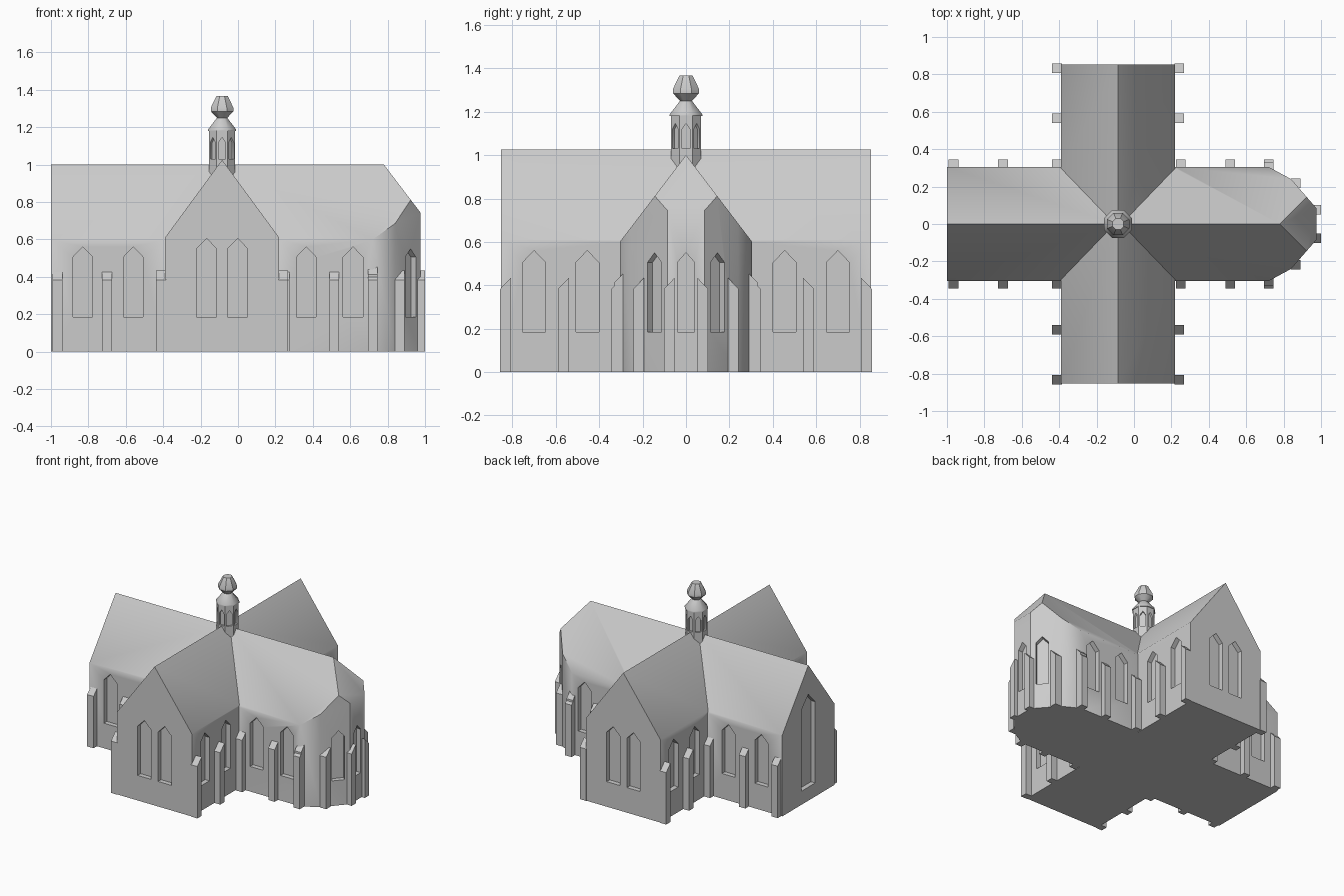
import bpy, bmesh, math
from mathutils import Vector

if "Cube" in bpy.data.objects:
    bpy.data.objects.remove(bpy.data.objects["Cube"])

stone = bpy.data.materials.new("pale_stone")
stone.diffuse_color = (0.6, 0.6, 0.6, 1)
stone.use_nodes = True
stone.node_tree.nodes["Principled BSDF"].inputs["Base Color"].default_value = stone.diffuse_color
CX = -0.085          # centre line of the transept and turret
HW = 0.305           # half width of nave and transept


def finish(bm, name):
    bmesh.ops.recalc_face_normals(bm, faces=bm.faces)
    me = bpy.data.meshes.new(name)
    bm.to_mesh(me)
    bm.free()
    ob = bpy.data.objects.new(name, me)
    bpy.context.collection.objects.link(ob)
    me.materials.append(stone)
    return ob


def select(ob):
    bpy.ops.object.select_all(action='DESELECT')
    ob.select_set(True)
    bpy.context.view_layer.objects.active = ob


def smooth(ob):
    select(ob)
    bpy.ops.object.shade_smooth_by_angle(angle=math.radians(40))


def boolean(ob, other, op):
    select(ob)
    m = ob.modifiers.new("cut", 'BOOLEAN')
    m.operation, m.solver, m.object = op, 'EXACT', other
    bpy.ops.object.modifier_apply(modifier=m.name)
    bpy.data.objects.remove(other)


def prism(bm, bottom, top):
    """Solid between two matching loops of points."""
    a = [bm.verts.new(p) for p in bottom]
    b = [bm.verts.new(p) for p in top]
    bm.faces.new(a[::-1])
    bm.faces.new(b)
    n = len(a)
    for i in range(n):
        j = (i + 1) % n
        bm.faces.new((a[i], a[j], b[j], b[i]))


def hall(name, plan, roof_planes):
    """Walls raised from a plan, then sliced by the roof planes."""
    bm = bmesh.new()
    prism(bm, [(x, y, 0) for x, y in plan], [(x, y, 1.5) for x, y in plan])
    for co, no in roof_planes:
        r = bmesh.ops.bisect_plane(bm, geom=bm.verts[:] + bm.edges[:] + bm.faces[:],
                                   plane_co=co, plane_no=no, clear_outer=True)
        edges = [e for e in r['geom_cut'] if isinstance(e, bmesh.types.BMEdge)]
        bmesh.ops.edgenet_fill(bm, edges=edges)
    return finish(bm, name)


def niche(bm, x, y, ang, hw, z0, zs, za, depth=0.035):
    """Pointed window cutter on a wall whose outward direction is ang (degrees)."""
    a = math.radians(ang)
    n = Vector((math.cos(a), math.sin(a), 0))
    t = Vector((-n.y, n.x, 0))
    shape = [(-hw, z0), (hw, z0), (hw, zs), (0, za), (-hw, zs)]
    loop = [Vector((x, y, z)) + t * u for u, z in shape]
    prism(bm, [p - n * depth for p in loop], [p + n * 0.02 for p in loop])


# Nave with faceted apse and hipped end
side = [(-1, HW), (0.72, HW), (0.84, 0.24), (0.975, 0.085)]
plan = side + [(x, -y) for x, y in reversed(side)]
S = 0.4 / HW
church = hall("church_body", plan, [((0, 0, 1), (0, S, 1)), ((0, 0, 1), (0, -S, 1)),
                                    ((0.78, 0, 1), (S, 0, 1))])

# Transept crossing the nave
x0, x1 = CX - HW, CX + HW
T = 0.415 / HW
transept = hall("transept", [(x0, -0.853), (x1, -0.853), (x1, 0.853), (x0, 0.853)],
                [((CX, 0, 1.025), (T, 0, 1)), ((CX, 0, 1.025), (-T, 0, 1))])
boolean(church, transept, 'UNION')

# Recessed windows
bm = bmesh.new()
for s in (-1, 1):
    for x in (-0.83, -0.56, 0.365, 0.615):          # nave sides
        niche(bm, x, s * HW, s * 90, 0.053, 0.185, 0.505, 0.56)
    for x in (CX - 0.083, CX + 0.083):              # transept gables
        niche(bm, x, s * 0.853, s * 90, 0.054, 0.185, 0.55, 0.605)
    for y in (0.455, 0.7):                          # transept sides
        niche(bm, x1, s * y, 0, 0.053, 0.185, 0.505, 0.56)
        niche(bm, x0, s * y, 180, 0.053, 0.185, 0.505, 0.56)
    niche(bm, 0.9225, s * 0.145, s * 41, 0.043, 0.185, 0.505, 0.55)
niche(bm, 0.975, 0, 0, 0.04, 0.185, 0.505, 0.55)    # apse end
niche(bm, -1, 0, 180, 0.08, 0.1, 0.7, 0.785)        # west gable
boolean(church, finish(bm, "window_cutter"), 'DIFFERENCE')
smooth(church)

# Buttresses with sloping caps, mirrored front and back
bm = bmesh.new()


def buttress(x, y, rise=0.0):
    for s in (-1, 1):
        prof = [(y - 0.025, 0), (y + 0.025, 0), (y + 0.025, 0.383 + rise), (y - 0.025, 0.435 + rise)]
        prism(bm, [(x - 0.026, s * v, z) for v, z in prof],
              [(x + 0.026, s * v, z) for v, z in prof])


for x in (-0.965, -0.7, x0 - 0.022, x1 + 0.03, 0.515, 0.72):
    buttress(x, 0.32)
for x in (x0 - 0.022, x1 + 0.022):
    for y in (0.565, 0.832):
        buttress(x, y)
buttress(0.72, 0.305, 0.03)
buttress(0.865, 0.218)
buttress(0.974, 0.077)
finish(bm, "buttresses")


def octagon(r, z):
    """Octagon with flat sides on the axes; r is the distance to a side."""
    R = r / math.cos(math.pi / 8)
    return [(CX + R * math.cos((i + 0.5) * math.pi / 4),
             R * math.sin((i + 0.5) * math.pi / 4), z) for i in range(8)]


# Octagonal turret over the crossing
bm = bmesh.new()
prism(bm, octagon(0.07, 0.86), octagon(0.07, 1.185))
turret = finish(bm, "turret")
bm = bmesh.new()
for i in range(8):
    a = i * math.pi / 4
    niche(bm, CX + 0.07 * math.cos(a), 0.07 * math.sin(a), i * 45,
          0.019, 1.03, 1.118, 1.145, 0.014)
boolean(turret, finish(bm, "turret_cutter"), 'DIFFERENCE')
smooth(turret)

# Turret roof and faceted finial
for name, rings in (("turret_roof", [(0.075, 1.18), (0.075, 1.188), (0.026, 1.252)]),
                    ("finial", [(0.026, 1.248), (0.06, 1.285), (0.06, 1.305), (0.03, 1.368)])):
    bm = bmesh.new()
    loops = [[bm.verts.new(p) for p in octagon(r, z)] for r, z in rings]
    for a, b in zip(loops, loops[1:]):
        for i in range(8):
            j = (i + 1) % 8
            bm.faces.new((a[i], a[j], b[j], b[i]))
    bm.faces.new(loops[0][::-1])
    bm.faces.new(loops[-1])
    smooth(finish(bm, name))
